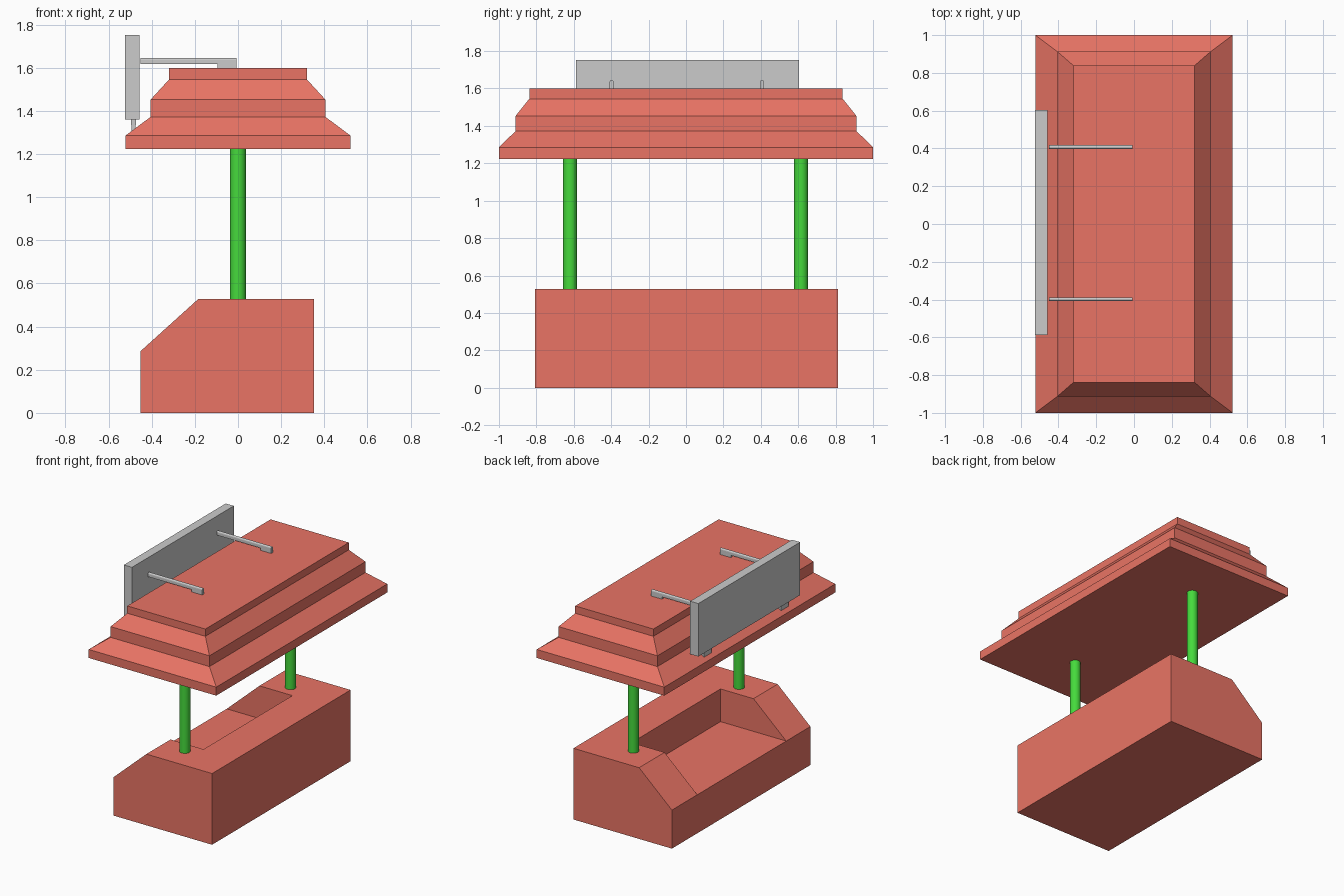
import bpy, bmesh, math
from mathutils import Vector

if "Cube" in bpy.data.objects:
    bpy.data.objects.remove(bpy.data.objects["Cube"])


def material(name, rgb):
    m = bpy.data.materials.new(name)
    m.diffuse_color = (*rgb, 1)
    m.use_nodes = True
    m.node_tree.nodes["Principled BSDF"].inputs["Base Color"].default_value = m.diffuse_color
    return m


RED = material("red", (0.82, 0.175, 0.13))
GREEN = material("green", (0.06, 0.7, 0.045))


def finish(name, bm, mat=None):
    bmesh.ops.recalc_face_normals(bm, faces=bm.faces)
    me = bpy.data.meshes.new(name)
    bm.to_mesh(me)
    bm.free()
    ob = bpy.data.objects.new(name, me)
    bpy.context.collection.objects.link(ob)
    if mat:
        me.materials.append(mat)
    return ob


def box(bm, lo, hi):
    lo, hi = Vector(lo), Vector(hi)
    for v in bmesh.ops.create_cube(bm, size=1)["verts"]:
        v.co = (lo + hi) / 2 + Vector(a * b for a, b in zip(v.co, hi - lo))


def prism(bm, points, direction):
    face = bm.faces.new([bm.verts.new(p) for p in points])
    new = bmesh.ops.extrude_face_region(bm, geom=[face], use_keep_orig=True)["geom"]
    verts = [g for g in new if isinstance(g, bmesh.types.BMVert)]
    bmesh.ops.translate(bm, verts=verts, vec=direction)


# Counter: chamfered profile along y
bm = bmesh.new()
profile = [(-.453, 0), (.353, 0), (.353, .527), (-.185, .527), (-.453, .285)]
prism(bm, [(x, -.807, z) for x, z in profile], (0, 1.619, 0))
counter = finish("counter", bm, RED)

# Open recess cut into the counter, level with its front edge
bm = bmesh.new()
box(bm, (-.6, -.525, .285), (.085, .515, .8))
cutter = finish("recess_cutter", bm, RED)
cutter.hide_render = True
cutter.hide_set(True)
mod = counter.modifiers.new("recess", "BOOLEAN")
mod.operation = "DIFFERENCE"
mod.solver = "EXACT"
mod.object = cutter

# Round posts
for side, y in (("left", -.62), ("right", .615)):
    bm = bmesh.new()
    bmesh.ops.create_cone(bm, cap_ends=True, segments=32, radius1=.037,
                          radius2=.037, depth=.697)
    bmesh.ops.translate(bm, verts=bm.verts, vec=(0, y, .8745))
    post = finish(side + "_post", bm, GREEN)
    for p in post.data.polygons:
        p.use_smooth = len(p.vertices) == 4

# Stepped roof: stacked rectangles joined by bands
bm = bmesh.new()
levels = [(.522, 1, 1.222), (.522, 1, 1.285), (.405, .912, 1.372),
          (.405, .912, 1.452), (.32, .838, 1.545), (.32, .838, 1.599)]
rings = [[bm.verts.new((sx * hx, sy * hy, z))
          for sx, sy in ((-1, -1), (1, -1), (1, 1), (-1, 1))]
         for hx, hy, z in levels]
for a, b in zip(rings, rings[1:]):
    for i in range(4):
        j = (i + 1) % 4
        bm.faces.new((a[i], a[j], b[j], b[i]))
bm.faces.new(rings[0])
bm.faces.new(rings[-1])
finish("roof", bm, RED)

# Sign board
bm = bmesh.new()
box(bm, (-.523, -.587, 1.36), (-.457, .603, 1.752))
finish("sign_board", bm)

# Sign brackets: round-topped arms with feet, and short supports below
for side, y in (("left", -.398), ("right", .407)):
    bm = bmesh.new()
    arc = [(y + .01 * math.cos(math.pi * i / 6),
            1.636 + .01 * math.sin(math.pi * i / 6)) for i in range(7)]
    section = [(y - .01, 1.616), (y + .01, 1.616)] + arc
    prism(bm, [(-.451, a, z) for a, z in section], (.444, 0, 0))
    box(bm, (-.095, y - .01, 1.597), (-.007, y + .01, 1.618))
    finish(side + "_sign_arm", bm)

    s = 1 if y > 0 else -1
    bm = bmesh.new()
    box(bm, (-.497, s * .45 - .045, 1.335), (-.472, s * .45 + .045, 1.365))
    box(bm, (-.494, s * .45 - .045, 1.3), (-.475, s * .45 + .045, 1.336))
    finish(side + "_sign_foot", bm)
